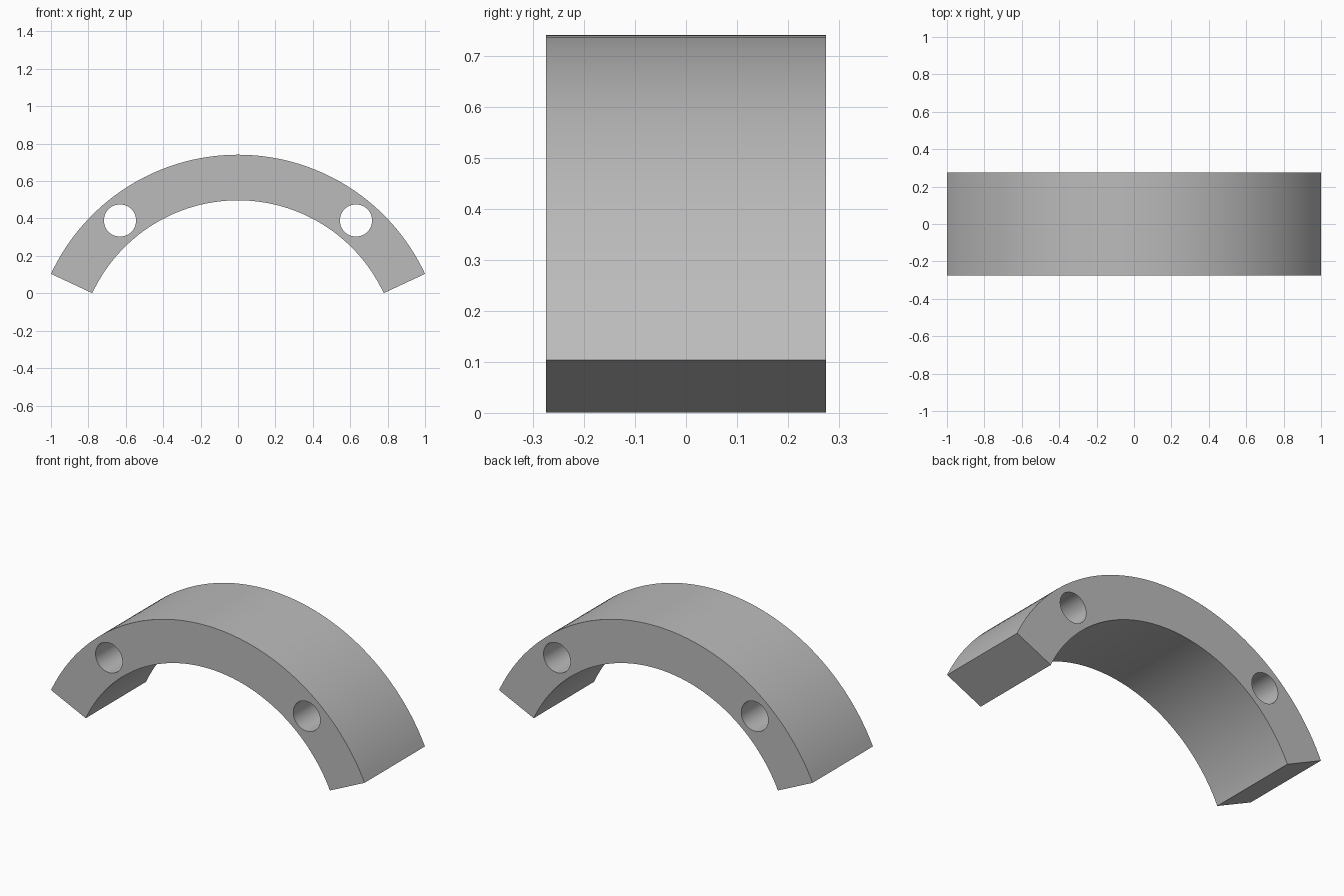
import bpy, bmesh, math
from mathutils import Vector

cube = bpy.data.objects.get("Cube")
if cube:
    bpy.data.objects.remove(cube, do_unlink=True)

OUTER, INNER, CENTRE_Z = 1.1034, 0.8595, -0.3625
HALF_DEPTH = 0.275
END_ANGLE = math.radians(25)
HOLE_ANGLE = math.radians(50)
HOLE_RADIUS = 0.086
SEGMENTS = 72

grey = bpy.data.materials.new("plain_grey")
grey.use_nodes = True
colour = (0.5, 0.5, 0.5, 1)
grey.diffuse_color = colour
grey.node_tree.nodes["Principled BSDF"].inputs["Base Color"].default_value = colour


def polar(radius, angle, y=0):
    return Vector((radius * math.cos(angle), y, CENTRE_Z + radius * math.sin(angle)))


def arc(radius, start, end, y):
    return [polar(radius, start + (end - start) * i / SEGMENTS, y)
            for i in range(SEGMENTS + 1)]


# Arched block: ring sector profile extruded front to back
bm = bmesh.new()
start, end = END_ANGLE, math.pi - END_ANGLE
outline = arc(OUTER, start, end, -HALF_DEPTH) + arc(INNER, end, start, -HALF_DEPTH)
face = bm.faces.new([bm.verts.new(p) for p in outline])
extruded = bmesh.ops.extrude_face_region(bm, geom=[face], use_keep_orig=True)
verts = [g for g in extruded["geom"] if isinstance(g, bmesh.types.BMVert)]
bmesh.ops.translate(bm, verts=verts, vec=(0, 2 * HALF_DEPTH, 0))
bmesh.ops.recalc_face_normals(bm, faces=bm.faces)
mesh = bpy.data.meshes.new("arched_clamp_block")
bm.to_mesh(mesh)
bm.free()
block = bpy.data.objects.new("arched_clamp_block", mesh)
bpy.context.collection.objects.link(block)
mesh.materials.append(grey)

# Two through holes, mirrored left and right
for angle in (HOLE_ANGLE, math.pi - HOLE_ANGLE):
    bpy.ops.mesh.primitive_cylinder_add(
        vertices=48, radius=HOLE_RADIUS, depth=1,
        location=polar((OUTER + INNER) / 2, angle), rotation=(math.pi / 2, 0, 0))
    cutter = bpy.context.object
    cutter.name = "hole_cutter"
    cutter.hide_render = True
    cutter.data.materials.append(grey)
    bpy.ops.object.select_all(action="DESELECT")
    bpy.context.view_layer.objects.active = block
    block.select_set(True)
    cut = block.modifiers.new("hole", "BOOLEAN")
    cut.operation, cut.solver, cut.object = "DIFFERENCE", "EXACT", cutter
    bpy.ops.object.modifier_apply(modifier=cut.name)
    bpy.data.objects.remove(cutter, do_unlink=True)

# Smooth curved walls with crisp rims
bpy.ops.object.shade_smooth_by_angle(angle=math.radians(30))
